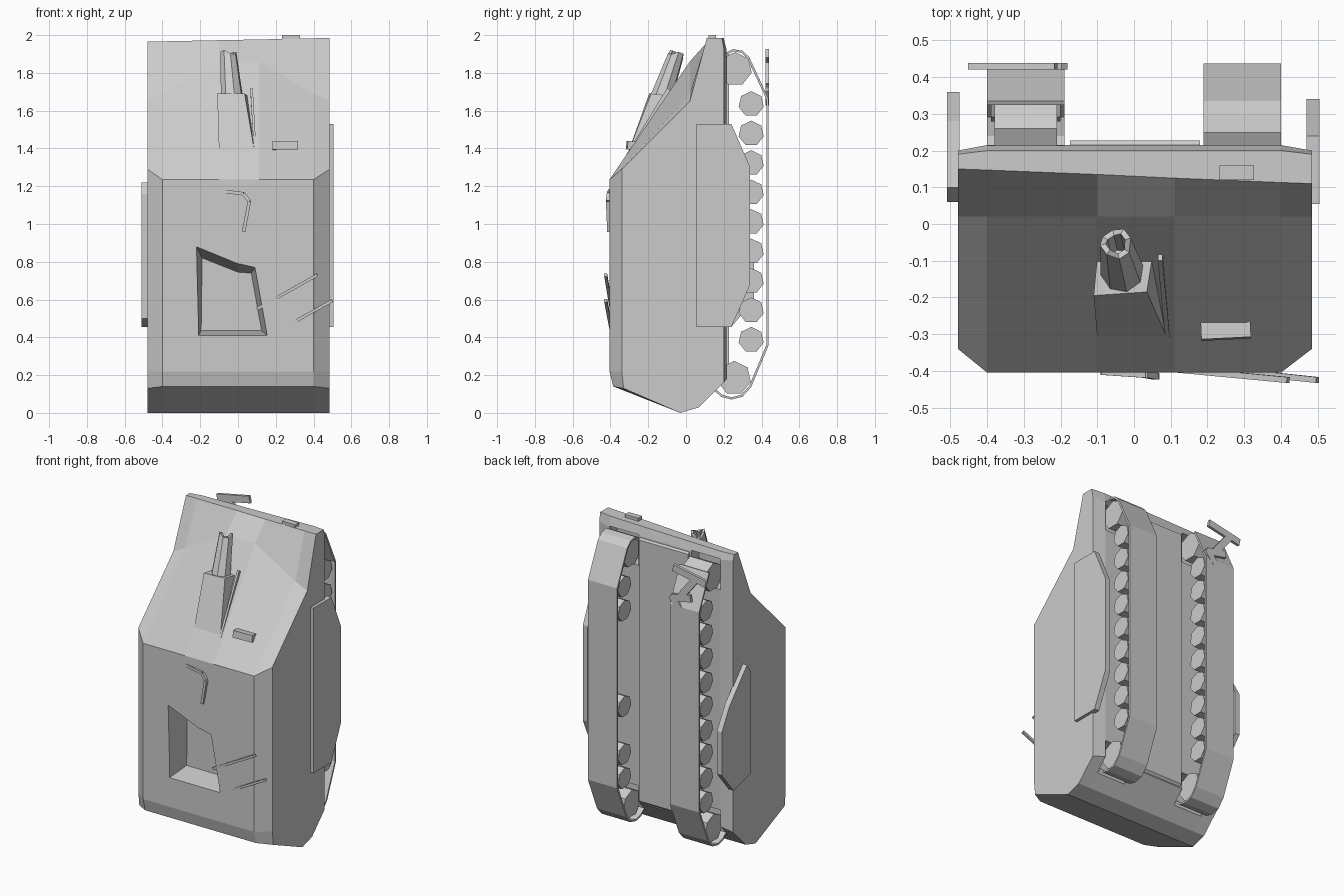
import bpy, bmesh, math
from mathutils import Vector, Matrix

if "Cube" in bpy.data.objects:
    bpy.data.objects.remove(bpy.data.objects["Cube"])

grey = bpy.data.materials.new("bare grey")
grey.use_nodes = True
GREY = (0.6, 0.6, 0.6, 1)
grey.diffuse_color = GREY
grey.node_tree.nodes["Principled BSDF"].inputs["Base Color"].default_value = GREY


def finish(name, bm):
    bmesh.ops.recalc_face_normals(bm, faces=bm.faces)
    mesh = bpy.data.meshes.new(name)
    bm.to_mesh(mesh)
    bm.free()
    mesh.materials.append(grey)
    ob = bpy.data.objects.new(name, mesh)
    bpy.context.collection.objects.link(ob)
    return ob


def loft(name, rings):
    """Skin closed rings of equal length and cap both ends."""
    bm = bmesh.new()
    loops = [[bm.verts.new(p) for p in r] for r in rings]
    n = len(loops[0])
    for a, b in zip(loops, loops[1:]):
        for i in range(n):
            j = (i + 1) % n
            bm.faces.new((a[i], a[j], b[j], b[i]))
    bm.faces.new(loops[0])
    bm.faces.new(loops[-1])
    return finish(name, bm)


def slab(name, outline, x0, x1):
    """Extrude a (y, z) outline along x."""
    return loft(name, [[(x, y, z) for y, z in outline] for x in (x0, x1)])


def box(name, centre, size, tilt=(0, 0, 0)):
    bm = bmesh.new()
    bmesh.ops.create_cube(bm, size=1)
    bmesh.ops.scale(bm, vec=size, verts=bm.verts)
    rot = Matrix.Rotation(tilt[2], 3, 'Z') @ Matrix.Rotation(tilt[1], 3, 'Y') @ Matrix.Rotation(tilt[0], 3, 'X')
    bmesh.ops.rotate(bm, matrix=rot, verts=bm.verts)
    bmesh.ops.translate(bm, vec=centre, verts=bm.verts)
    return finish(name, bm)


def bar(name, a, b, width):
    """Square rod between two points."""
    a, b = Vector(a), Vector(b)
    d = (b - a).normalized()
    u = d.cross(Vector((0, 1, 0))).normalized() * width / 2
    v = d.cross(u).normalized() * width / 2
    return loft(name, [[p + u + v, p - u + v, p - u - v, p + u - v] for p in (a, b)])


def cut(target, cutter):
    cutter.hide_render = True
    cutter.hide_set(True)
    cutter.display_type = 'WIRE'
    mod = target.modifiers.new(cutter.name, 'BOOLEAN')
    mod.operation = 'DIFFERENCE'
    mod.solver = 'EXACT'
    mod.object = cutter


# Hull: profiles at stations across the width
lower = [(-0.03, 0), (0.07, 0.03)]


def side(top_y, top_z):
    return [(0.20, 1.93), (0.19, top_z), (top_y, top_z), (0.02, 1.65), (-0.34, 1.29),
            (-0.34, 0.22), (-0.33, 0.13)] + lower + [(0.20, 0.16)]


def middle(top_y, top_z, crease_z):
    return [(0.215, 1.92), (0.20, top_z), (top_y, top_z), (0.02, crease_z), (-0.405, 1.235),
            (-0.405, 0.22), (-0.385, 0.14)] + lower + [(0.215, 0.18)]


stations = [(-0.48, side(0.15, 1.965)), (-0.40, middle(0.147, 1.967, 1.69)),
            (-0.10, middle(0.135, 1.973, 1.86)), (0.11, middle(0.125, 1.977, 1.86)),
            (0.40, middle(0.113, 1.983, 1.69)), (0.485, side(0.11, 1.985))]
hull = loft("hull", [[(x, y, z) for y, z in prof] for x, prof in stations])

# Torn opening in the front plate
outer = [(-0.22, 0.88), (0, 0.79), (0.09, 0.77), (0.155, 0.41), (-0.21, 0.41)]
inner = [(-0.19, 0.82), (0, 0.745), (0.07, 0.74), (0.125, 0.435), (-0.195, 0.435)]
hole = loft("opening_cutter", [
    [(x + (x - u) * 0.15, -0.43, z + (z - w) * 0.15) for (x, z), (u, w) in zip(outer, inner)],
    [(x, -0.25, z) for x, z in inner]])
cut(hull, hole)

# Pockets for the end wheels
for s, tag in ((1, "left"), (-1, "right")):
    for z, end in ((1.825, "upper"), (0.19, "lower")):
        cut(hull, box(f"{tag}_{end}_pocket_cutter", (s * 0.295, 0.24, z), (0.21, 0.2, 0.2)))

slab("belly_plate", [(0.2, 1.92), (0.228, 1.90), (0.228, 0.2), (0.2, 0.17)], -0.175, 0.18)

# Side panels, unequal in length
slab("left_panel", [(0.055, 0.455), (0.055, 1.53), (0.24, 1.53), (0.34, 1.3), (0.34, 0.68), (0.24, 0.455)],
     0.47, 0.505)
slab("right_panel", [(0.06, 0.5), (0.06, 1.16), (0.1, 1.22), (0.28, 1.02), (0.36, 0.88), (0.36, 0.6), (0.24, 0.455)],
     -0.51, -0.475)

# Tracks as open bands
run = [(0.21, 1.90), (0.25, 1.92), (0.295, 1.912), (0.33, 1.88), (0.432, 1.66), (0.432, 0.36),
       (0.34, 0.14), (0.295, 0.09), (0.24, 0.077), (0.19, 0.09), (0.155, 0.12)]


def track(name, path, x):
    bm = bmesh.new()
    rows = [[bm.verts.new((x + dx, y, z)) for dx in (-0.105, 0.105)] for y, z in path]
    for a, b in zip(rows, rows[1:]):
        bm.faces.new((a[0], a[1], b[1], b[0]))
    ob = finish(name, bm)
    mod = ob.modifiers.new("thickness", 'SOLIDIFY')
    mod.thickness = 0.012
    mod.offset = 0


track("left_track", run, 0.295)
track("right_track", run[3:], -0.295)


# Wheels in inner and outer halves
def wheel(name, x, y, z, r, width):
    ring = [(y + r * math.sin(math.tau * i / 7), z + r * math.cos(math.tau * i / 7)) for i in range(7)]
    slab(name, ring, x - width / 2, x + width / 2)


missing = (2, 3, 4, 6)
for s, tag in ((1, "left"), (-1, "right")):
    for i in range(9):
        z = 1.635 - 0.156 * i
        wheel(f"{tag}_outer_wheel_{i}", s * 0.35, 0.345, z, 0.068, 0.08)
        if s < 0 or i not in missing:
            wheel(f"{tag}_inner_wheel_{i}", s * 0.24, 0.345, z, 0.068, 0.08)
    wheel(f"{tag}_upper_wheel", s * 0.295, 0.26, 1.82, 0.09, 0.17)
    wheel(f"{tag}_lower_wheel", s * 0.295, 0.255, 0.185, 0.09, 0.17)

# Gun mount, shield fin and hollow barrel
loft("gun_mount", [
    [(-0.10, -0.31, 1.37), (0.09, -0.31, 1.37), (0.09, -0.2, 1.37), (-0.10, -0.2, 1.37)],
    [(-0.11, -0.195, 1.69), (0.035, -0.185, 1.69), (0.05, -0.09, 1.68), (-0.10, -0.09, 1.68)]])
loft("mount_fin", [[(x, -0.315, 1.37), (x - 0.02, -0.1, 1.72), (x - 0.02, -0.07, 1.70), (x, -0.25, 1.37)]
                   for x in (0.085, 0.098)])

base, tip = Vector((-0.03, -0.14, 1.64)), Vector((-0.05, -0.052, 1.90))
turn = (tip - base).to_track_quat('Z', 'Y')


def ring(centre, r, jag=0):
    return [centre + turn @ Vector((r * math.cos(math.tau * i / 8), r * math.sin(math.tau * i / 8),
                                    jag * (1 if i % 4 < 2 else -1))) for i in range(8)]


loft("gun_barrel", [ring(base, 0.062), ring(tip, 0.043, 0.012), ring(tip, 0.027, 0.012),
                    ring(tip.lerp(base, 0.5), 0.027)])

# Small fittings
box("slope_box", (0.25, -0.288, 1.415), (0.135, 0.05, 0.045), (-0.1, 0, 0.05))
box("top_box", (0.28, 0.14, 1.985), (0.095, 0.04, 0.03))

# Loose rods and bent bracket on the front
bar("upper_rod", (0.1, -0.395, 0.55), (0.42, -0.425, 0.73), 0.016)
bar("lower_rod", (0.17, -0.39, 0.41), (0.5, -0.425, 0.595), 0.016)
hook = [(-0.09, -0.402, 1.175), (0.03, -0.41, 1.16), (0.06, -0.415, 1.12), (0.03, -0.408, 0.96)]
for i, (a, b) in enumerate(zip(hook, hook[1:])):
    bar(f"bracket_{i}", a, b, 0.018)

# Broken track links
for i, (x, z, w, ang) in enumerate([(-0.33, 1.88, 0.24, -0.2), (-0.32, 1.80, 0.18, 0.9),
                                    (-0.27, 1.72, 0.14, 0.2), (-0.23, 1.68, 0.1, -0.9)]):
    box(f"broken_link_{i}", (x, 0.43, z), (w, 0.018, 0.045), (0, ang, 0))
